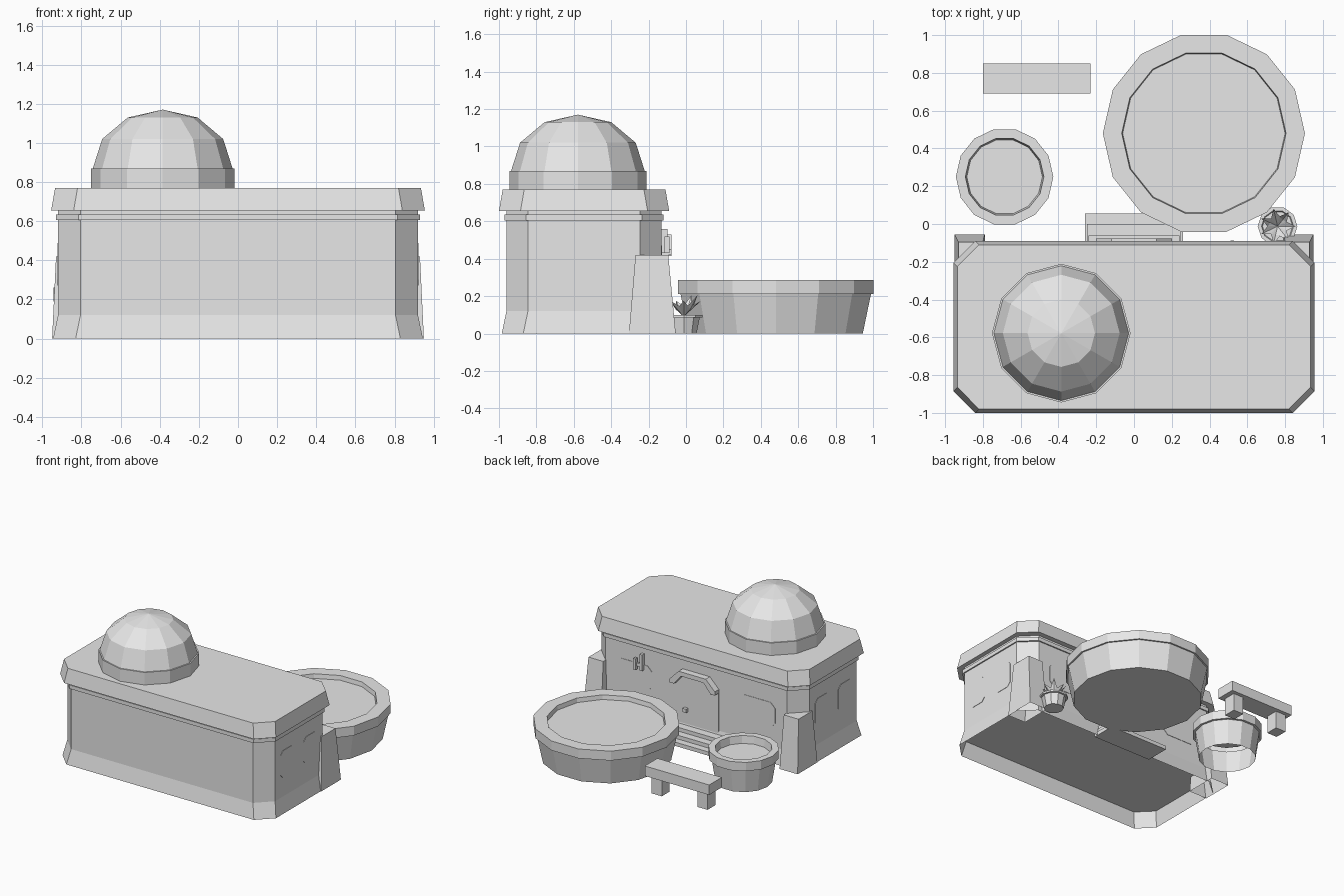
import bpy
import bmesh
import math
from mathutils import Vector

if "Cube" in bpy.data.objects:
    bpy.data.objects.remove(bpy.data.objects["Cube"])

GREY = (0.8, 0.8, 0.8, 1)
stone = bpy.data.materials.new("stone_grey")
stone.use_nodes = True
stone.diffuse_color = GREY
stone.node_tree.nodes["Principled BSDF"].inputs["Base Color"].default_value = GREY


def finish(bm, name):
    bmesh.ops.recalc_face_normals(bm, faces=bm.faces)
    mesh = bpy.data.meshes.new(name)
    bm.to_mesh(mesh)
    bm.free()
    mesh.materials.append(stone)
    obj = bpy.data.objects.new(name, mesh)
    bpy.context.collection.objects.link(obj)
    return obj


def loft(name, rings, bottom=True, top=True):
    """Skin a stack of equal-length point rings."""
    bm = bmesh.new()
    loops = [[bm.verts.new(p) for p in ring] for ring in rings]
    n = len(loops[0])
    for a, b in zip(loops, loops[1:]):
        for i in range(n):
            j = (i + 1) % n
            bm.faces.new((a[i], a[j], b[j], b[i]))
    if bottom:
        bm.faces.new(loops[0][::-1])
    if top:
        bm.faces.new(loops[-1])
    return finish(bm, name)


def circle(center, r, z, n):
    return [(center[0] + r * math.cos(math.tau * i / n),
             center[1] + r * math.sin(math.tau * i / n), z) for i in range(n)]


def lathe(name, center, profile, n, bottom=True, top=True):
    return loft(name, [circle(center, r, z, n) for r, z in profile], bottom, top)


def chamfered(hx, hy, c):
    """Rectangle outline with cut corners."""
    return [(hx - c, -hy), (hx, c - hy), (hx, hy - c), (hx - c, hy),
            (c - hx, hy), (-hx, hy - c), (-hx, c - hy), (c - hx, -hy)]


def rect(x0, x1, y0, y1, z):
    return [(x0, y0, z), (x1, y0, z), (x1, y1, z), (x0, y1, z)]


def box(name, x0, x1, y0, y1, z0, z1):
    return loft(name, [rect(x0, x1, y0, y1, z0), rect(x0, x1, y0, y1, z1)])


def wall_plate(name, outline, y0, y1):
    """Extrude an x-z outline along y."""
    return loft(name, [[(x, y, z) for x, z in outline] for y in (y0, y1)])


# Main building: chamfered plan with skirt, moulding and parapet
MID_Y = -0.545
BACK = -0.13


def plan(hx, hy, z):
    return [(x, y + MID_Y, z) for x, y in chamfered(hx, hy, 0.115)]


loft("building_skirt", [plan(0.945, 0.44, 0), plan(0.92, 0.415, 0.12)], False, False)
loft("building_walls", [plan(0.92, 0.415, 0.12), plan(0.92, 0.415, 0.66)])
loft("wall_moulding", [plan(0.93, 0.425, 0.605), plan(0.93, 0.425, 0.635)])
loft("roof_parapet", [plan(0.955, 0.455, 0.655), plan(0.935, 0.435, 0.77)])

# Roof dome on its drum
DOME = (-0.385, -0.578)
lathe("dome_drum", DOME, [(0.367, 0.77), (0.367, 0.87)], 12)
R = 0.357
lathe("dome", DOME, [(R * math.cos(a), 0.87 + 0.3 * math.sin(a))
                     for a in (0, math.pi / 6, math.pi / 3, math.radians(89.9))], 12)

# Corner buttresses and windows on both sides
for side, s in (("left", 1), ("right", -1)):
    loft(side + "_buttress", [rect(s * 0.79, s * 0.95, -0.305, -0.055, 0),
                              rect(s * 0.80, s * 0.93, -0.27, -0.095, 0.42)], False)
    for place, y in (("front", -0.695), ("rear", -0.403)):
        outline = chamfered(0.084, 0.108, 0.03)
        loft(f"{side}_{place}_side_window",
             [[(s * x, y + u, 0.38 + v) for u, v in outline] for x in (0.91, 0.923)])
    wall_plate(side + "_rear_window",
               [(s * 0.545 + u, 0.37 + v) for u, v in chamfered(0.155, 0.1, 0.04)],
               BACK - 0.01, BACK + 0.003)

# Doorway: panel, angular hood, handle and steps
arch = [(-0.2, 0.42), (-0.2, 0.45), (-0.12, 0.53), (0.12, 0.53), (0.2, 0.45), (0.2, 0.42)]
inner = [(x * 0.83, z - 0.035 if z > 0.42 else z) for x, z in arch]
wall_plate("door_panel", [(-0.2, 0.09)] + arch[1:5] + [(0.2, 0.09)], BACK - 0.01, BACK + 0.004)
wall_plate("door_hood", arch + inner[::-1], BACK, -0.078)
box("door_handle", 0.07, 0.1, BACK, -0.1, 0.2, 0.23)
for i, (half, y) in enumerate(((0.26, 0.055), (0.25, 0.0), (0.24, -0.06))):
    box(f"step_{i + 1}", -half, half, -0.14, y, 0.03 * i, 0.03 * (i + 1))

# Wall fixture beside the door
box("fixture_bracket", 0.46, 0.48, BACK, -0.1, 0.43, 0.56)
box("fixture_arm", 0.48, 0.52, -0.115, -0.1, 0.46, 0.485)
box("fixture_head", 0.51, 0.53, -0.115, -0.087, 0.43, 0.52)

# Large pool and small tub with raised rims
lathe("pool", (0.37, 0.48), [(0.477, 0), (0.522, 0.21), (0.535, 0.21), (0.535, 0.285),
                             (0.435, 0.285), (0.43, 0.25)], 14)
lathe("tub", (-0.685, 0.25), [(0.21, 0), (0.24, 0.19), (0.258, 0.19), (0.258, 0.26),
                              (0.208, 0.26), (0.2, 0.2)], 14, False)

# Bench
box("bench_seat", -0.8, -0.23, 0.69, 0.85, 0.14, 0.22)
for side, x in (("left", -0.315), ("right", -0.72)):
    box(side + "_bench_leg", x - 0.045, x + 0.045, 0.72, 0.82, 0, 0.14)

# Potted plant: tapered pot and a rosette of pointed leaves
POT = (0.76, -0.012)
lathe("plant_pot", POT, [(0.072, 0), (0.09, 0.085), (0.105, 0.085), (0.105, 0.1),
                         (0.085, 0.1), (0.08, 0.09)], 10)
bm = bmesh.new()
for i in range(7):
    a = math.tau * i / 7
    out = Vector((math.cos(a), math.sin(a), 0))
    across = Vector((-out.y, out.x, 0)) * 0.025
    root = Vector((*POT, 0.09))
    mid = root + out * 0.045 + Vector((0, 0, 0.055))
    tip = root + out * 0.095 + Vector((0, 0, 0.115 if i % 2 else 0.085))
    fold = mid - Vector((0, 0, 0.015))
    r, l, m, q, t = [bm.verts.new(p) for p in (root, mid - across, fold, mid + across, tip)]
    for face in ((r, l, m), (r, m, q), (l, t, m), (m, t, q)):
        bm.faces.new(face)
finish(bm, "plant_leaves")
